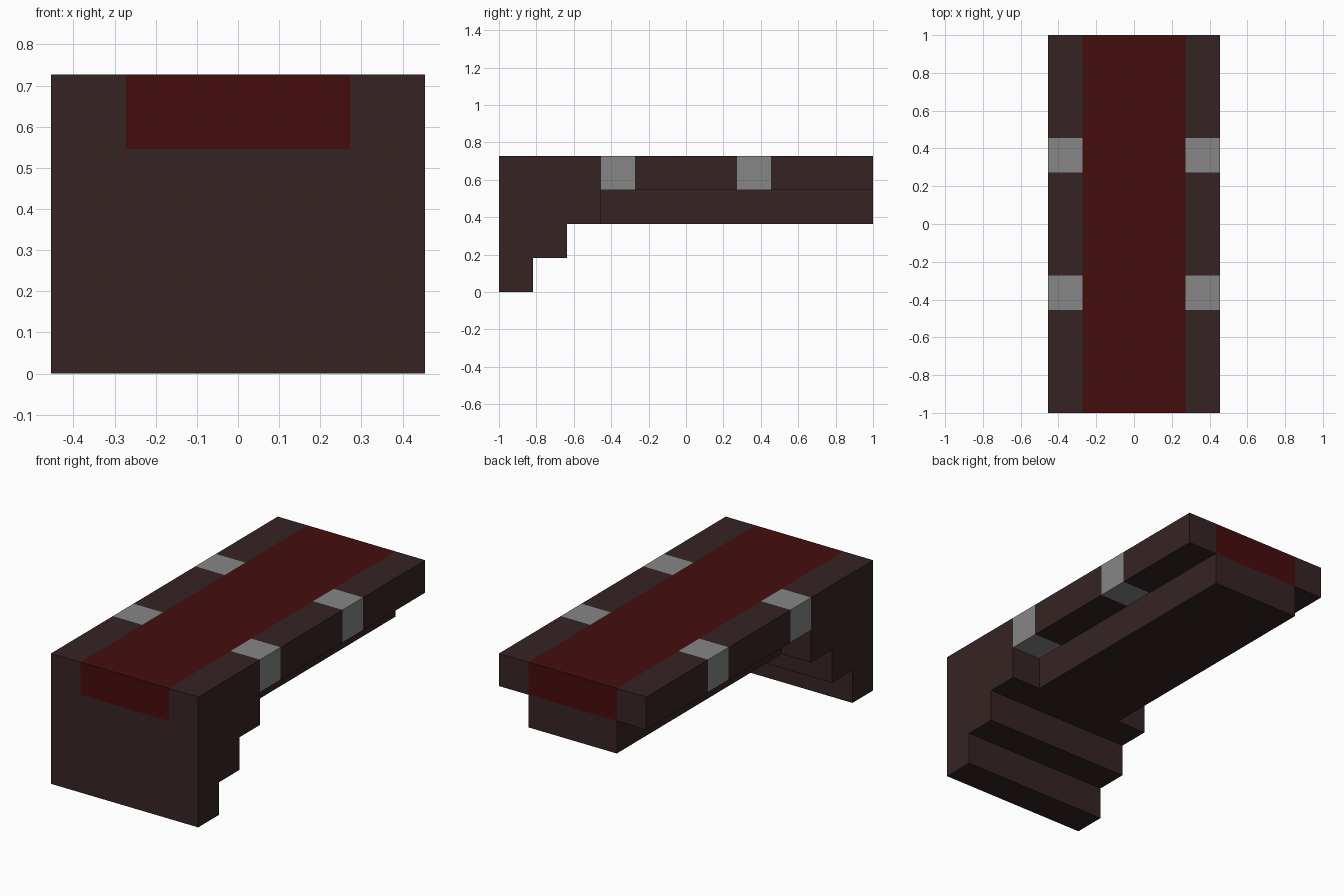
import bpy
import bmesh

U = 2 / 11  # one block: the model is 5 wide, 11 long and 4 high

if "Cube" in bpy.data.objects:
    bpy.data.objects.remove(bpy.data.objects["Cube"])


def material(name, color):
    mat = bpy.data.materials.new(name)
    mat.use_nodes = True
    mat.diffuse_color = (*color, 1)
    bsdf = next(n for n in mat.node_tree.nodes if n.type == "BSDF_PRINCIPLED")
    bsdf.inputs["Base Color"].default_value = (*color, 1)
    bsdf.inputs["Roughness"].default_value = 0.9
    return mat


wood = material("dark_wood", (0.037, 0.0175, 0.0175))
red = material("deep_red", (0.06, 0.004, 0.004))
grey = material("stone_grey", (0.238, 0.238, 0.238))


def extrude_profile(name, profile, x0, x1, mat):
    """Extrude a (y, z) outline, given in blocks, from x0 to x1."""
    bm = bmesh.new()
    face = bm.faces.new([bm.verts.new((x0 * U, y * U, z * U)) for y, z in profile])
    side = bmesh.ops.extrude_face_region(bm, geom=[face])["geom"]
    verts = [v for v in side if isinstance(v, bmesh.types.BMVert)]
    bmesh.ops.translate(bm, verts=verts, vec=((x1 - x0) * U, 0, 0))
    bmesh.ops.recalc_face_normals(bm, faces=bm.faces)
    mesh = bpy.data.meshes.new(name)
    bm.to_mesh(mesh)
    bm.free()
    mesh.materials.append(mat)
    obj = bpy.data.objects.new(name, mesh)
    bpy.context.collection.objects.link(obj)
    return obj


def box(name, x0, x1, y0, y1, z0, z1, mat):
    return extrude_profile(name, [(y0, z0), (y1, z0), (y1, z1), (y0, z1)], x0, x1, mat)


# Stepped support under the front end
steps = [(-5.5, 0), (-4.5, 0), (-4.5, 1), (-3.5, 1), (-3.5, 2),
         (-2.5, 2), (-2.5, 3), (-5.5, 3)]
extrude_profile("stepped_support", steps, -2.5, 2.5, wood)

# Narrow beam under the deck
box("under_beam", -1.5, 1.5, -2.5, 5.5, 2, 3, wood)

# Red runner along the middle of the deck
box("red_runner", -1.5, 1.5, -5.5, 5.5, 3, 4, red)

# Side rails, each broken by two grey blocks
segments = [(-5.5, -2.5, wood), (-2.5, -1.5, grey), (-1.5, 1.5, wood),
            (1.5, 2.5, grey), (2.5, 5.5, wood)]
for side, x0 in (("left", 1.5), ("right", -2.5)):
    for i, (y0, y1, mat) in enumerate(segments):
        part = "grey_block" if mat is grey else "rail"
        box(f"{side}_{part}_{i + 1}", x0, x0 + 1, y0, y1, 3, 4, mat)
